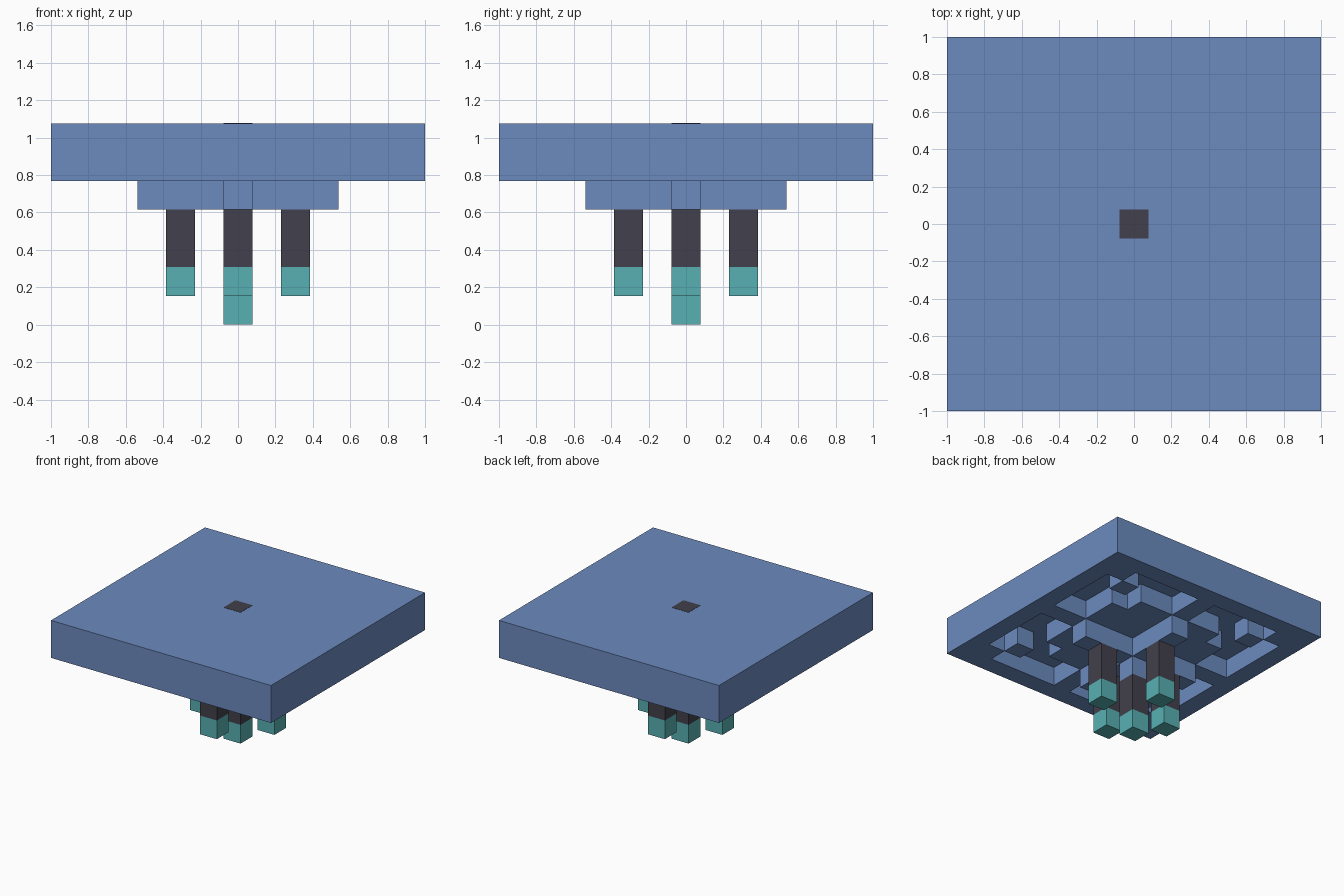
import bpy, bmesh
from mathutils import Vector

if "Cube" in bpy.data.objects:
    bpy.data.objects.remove(bpy.data.objects["Cube"], do_unlink=True)

N = 13            # cells along each side
U = 2 / N         # cell size


def material(name, rgb):
    m = bpy.data.materials.new(name)
    m.use_nodes = True
    m.diffuse_color = (*rgb, 1)
    m.node_tree.nodes["Principled BSDF"].inputs["Base Color"].default_value = (*rgb, 1)
    return m


blue = material("slate_blue", (0.150, 0.258, 0.521))
dark = material("charcoal", (0.054, 0.051, 0.072))
teal = material("teal", (0.098, 0.434, 0.451))


def finish(name, bm, mat):
    bmesh.ops.recalc_face_normals(bm, faces=bm.faces)
    mesh = bpy.data.meshes.new(name)
    bm.to_mesh(mesh)
    bm.free()
    mesh.materials.append(mat)
    ob = bpy.data.objects.new(name, mesh)
    bpy.context.collection.objects.link(ob)
    return ob


def box(name, mat, x, y, z0, z1, sx=1, sy=1):
    """Box in cell units, centred on x, y."""
    bm = bmesh.new()
    bmesh.ops.create_cube(bm, size=U)
    for v in bm.verts:
        v.co.x = v.co.x * sx + x * U
        v.co.y = v.co.y * sy + y * U
        v.co.z = (z1 if v.co.z > 0 else z0) * U
    return finish(name, bm, mat)


def recessed(face):
    """Mirrored pattern of sunken cells, measured from the middle."""
    c = face.calc_center_median() / U
    x, y = sorted((round(abs(c.x)), round(abs(c.y))))
    if x == 0 or y == 6:
        return False
    if x == y:
        return x == 3
    return y >= 4


# Slab with the sunken pattern in its underside
bm = bmesh.new()
bmesh.ops.create_grid(bm, x_segments=N, y_segments=N, size=1)
bmesh.ops.translate(bm, verts=bm.verts, vec=(0, 0, 5 * U))
rim = [e for e in bm.edges if e.is_boundary]
side = bmesh.ops.extrude_edge_only(bm, edges=rim)["geom"]
bmesh.ops.translate(bm, verts=[g for g in side if isinstance(g, bmesh.types.BMVert)],
                    vec=(0, 0, 2 * U))
bmesh.ops.contextual_create(bm, geom=[g for g in side if isinstance(g, bmesh.types.BMEdge)])
sunk = [f for f in bm.faces if abs(f.calc_center_median().z - 5 * U) < 0.01 and recessed(f)]
up = bmesh.ops.extrude_face_region(bm, geom=sunk)["geom"]
bmesh.ops.translate(bm, verts=[g for g in up if isinstance(g, bmesh.types.BMVert)],
                    vec=(0, 0, U))
bmesh.ops.delete(bm, geom=[f for f in sunk if f.is_valid], context='FACES_ONLY')
finish("slab", bm, blue)

# Dark square set into the top
box("top_inlay", dark, 0, 0, 6.98, 7.01)

# Cross under the slab
box("cross_beam_x", blue, 0, 0, 4, 5, sx=7)
for s, name in ((1, "back"), (-1, "front")):
    box("cross_beam_" + name, blue, 0, 2 * s, 4, 5, sy=3)

# Hanging posts, the middle one a cell lower
posts = {"centre": (0, 0), "left": (2, 0), "right": (-2, 0), "back": (0, 2), "front": (0, -2)}
for name, (x, y) in posts.items():
    low = 0 if name == "centre" else 1
    box(name + "_post", dark, x, y, low + 1, low + 3)
    box(name + "_tip", teal, x, y, low, low + 1)
box("centre_post_mount", blue, 0, 0, 3, 4)
